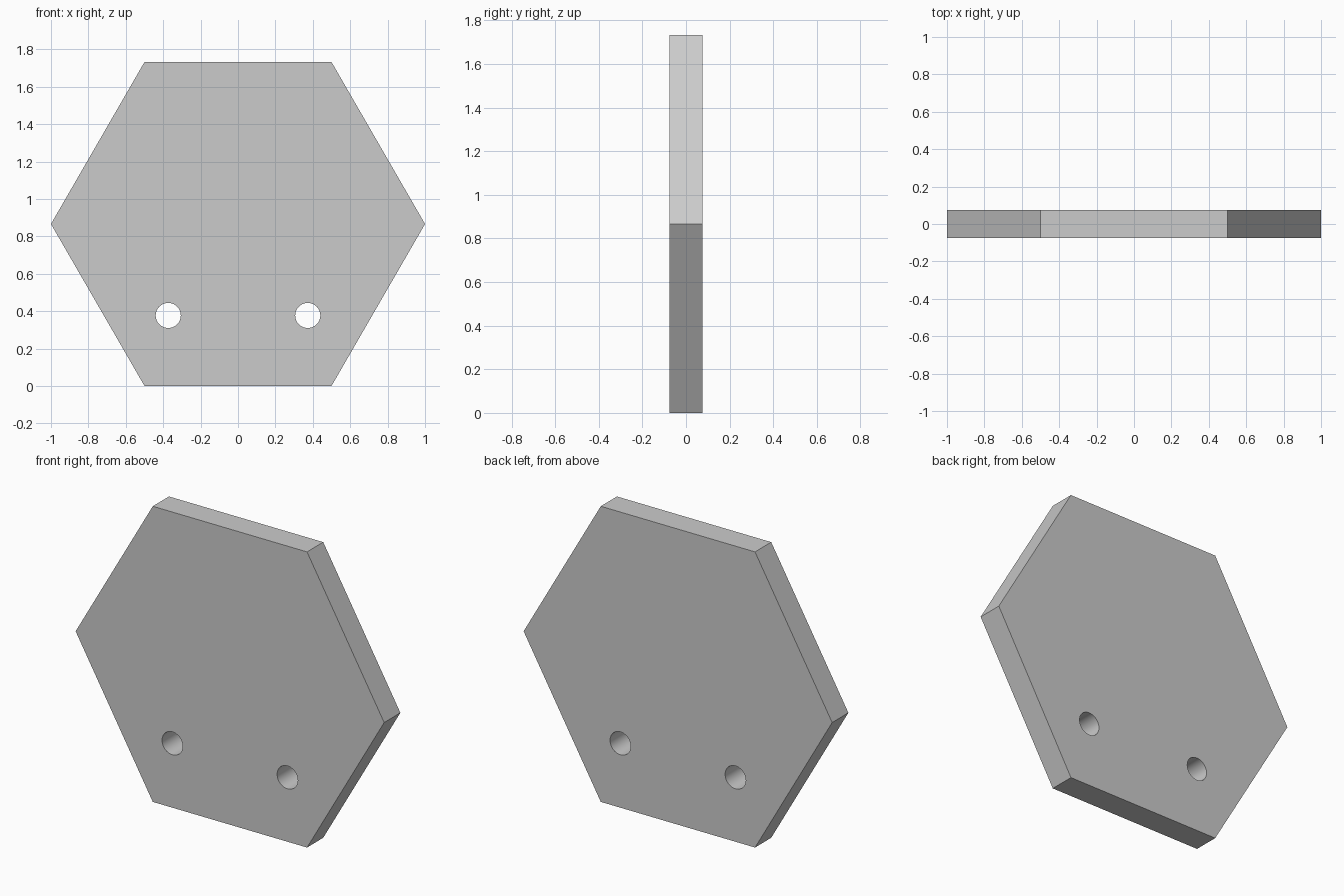
import bpy, math

if "Cube" in bpy.data.objects:
    bpy.data.objects.remove(bpy.data.objects["Cube"])

APOTHEM = math.sqrt(3) / 2
THICK = 0.15


def prism(name, sides, radius, depth, x, z, spin=0.0):
    """Regular prism lying along the y axis."""
    ring = [(x + radius * math.cos(spin + math.tau * i / sides),
             z + radius * math.sin(spin + math.tau * i / sides)) for i in range(sides)]
    verts = [(px, y, pz) for y in (-depth / 2, depth / 2) for px, pz in ring]
    faces = [tuple(range(sides)), tuple(reversed(range(sides, 2 * sides)))]
    for i in range(sides):
        j = (i + 1) % sides
        faces.append((i, i + sides, j + sides, j))
    mesh = bpy.data.meshes.new(name)
    mesh.from_pydata(verts, [], faces)
    obj = bpy.data.objects.new(name, mesh)
    bpy.context.collection.objects.link(obj)
    return obj


# Hexagonal plate standing on one flat edge
plate = prism("hexagon_plate", 6, 1.0, THICK, 0, APOTHEM)

# Two round through holes near the bottom
bpy.context.view_layer.objects.active = plate
plate.select_set(True)
for side in (-1, 1):
    cutter = prism("hole_cutter", 64, 0.067, THICK * 2, side * 0.373, 0.377)
    cutter.hide_render = True
    mod = plate.modifiers.new("hole", 'BOOLEAN')
    mod.operation = 'DIFFERENCE'
    mod.solver = 'EXACT'
    mod.object = cutter
    bpy.ops.object.modifier_apply(modifier=mod.name)
    bpy.data.objects.remove(cutter)

# Smooth hole walls, crisp plate edges
bpy.ops.object.shade_smooth_by_angle(angle=math.radians(30))
